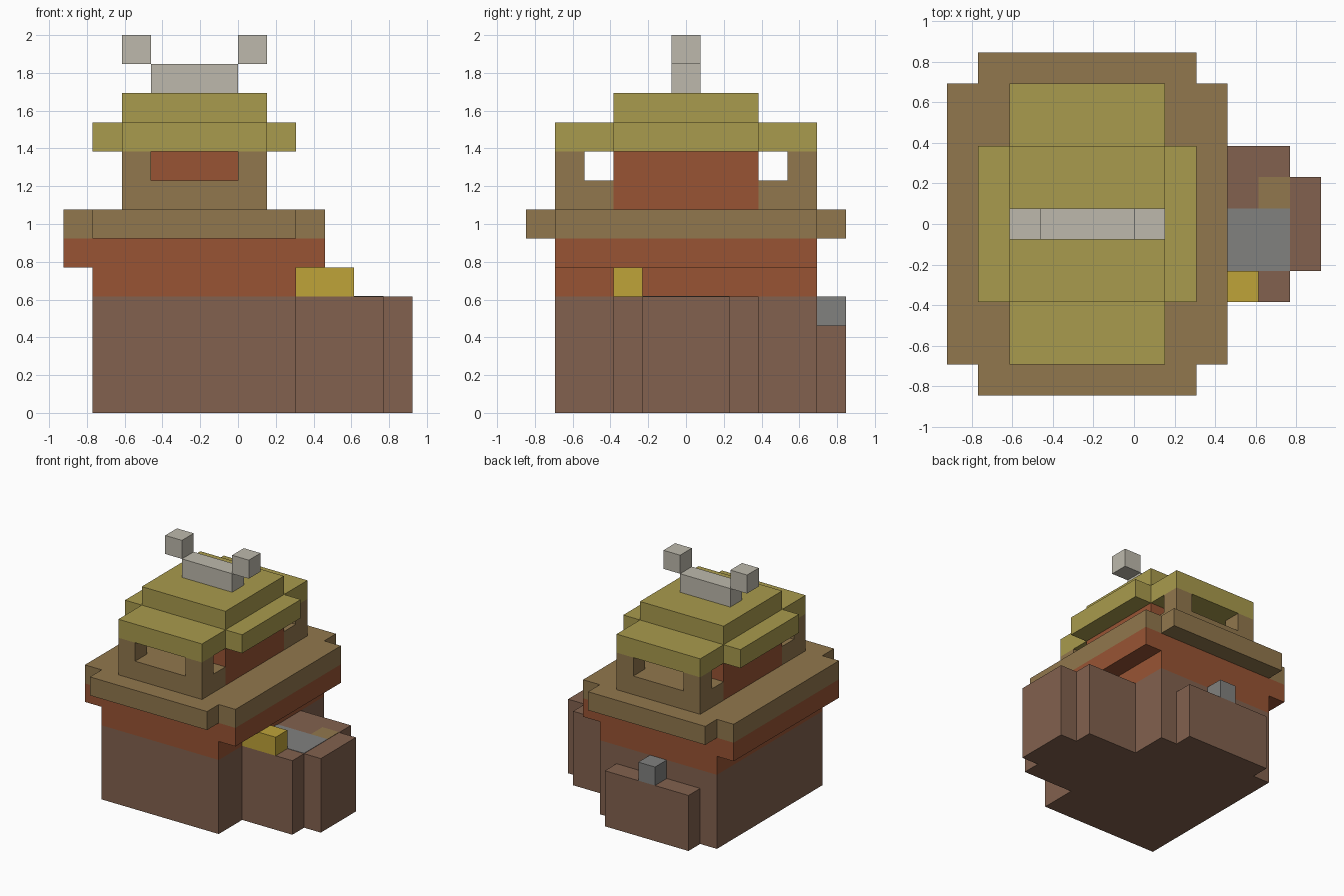
import bpy
import bmesh

U = 2 / 13      # one building block
CX = -1.5       # house centre line, in blocks

cube = bpy.data.objects.get("Cube")
if cube:
    bpy.data.objects.remove(cube, do_unlink=True)


def material(name, *rgb):
    lin = [((c / 255 + 0.055) / 1.055) ** 2.4 for c in rgb] + [1]
    m = bpy.data.materials.new(name)
    m.use_nodes = True
    m.diffuse_color = lin
    m.node_tree.nodes["Principled BSDF"].inputs["Base Color"].default_value = lin
    return m


BROWN = material("brown_earth", 130, 97, 78)
RUST = material("rust_wall", 152, 84, 52)
TAN = material("tan_wood", 145, 119, 77)
OLIVE = material("olive_roof", 169, 155, 77)
GOLD = material("gold", 191, 163, 57)
GREY = material("grey_stone", 129, 129, 127)
PALE = material("pale_stone", 189, 185, 172)


def prism(name, mat, outline, z0, z1):
    """Extrude a flat outline (in blocks) from z0 up to z1."""
    bm = bmesh.new()
    face = bm.faces.new([bm.verts.new((x * U, y * U, z0 * U)) for x, y in outline])
    top = bmesh.ops.extrude_face_region(bm, geom=[face])["geom"]
    verts = [v for v in top if isinstance(v, bmesh.types.BMVert)]
    bmesh.ops.translate(bm, verts=verts, vec=(0, 0, (z1 - z0) * U))
    bmesh.ops.recalc_face_normals(bm, faces=bm.faces)
    mesh = bpy.data.meshes.new(name)
    bm.to_mesh(mesh)
    bm.free()
    mesh.materials.append(mat)
    obj = bpy.data.objects.new(name, mesh)
    bpy.context.collection.objects.link(obj)
    return obj


def box(name, mat, x0, x1, y0, y1, z0, z1):
    return prism(name, mat, [(x0, y0), (x1, y0), (x1, y1), (x0, y1)], z0, z1)


def centred(name, mat, hx, hy, z0, z1):
    return box(name, mat, CX - hx, CX + hx, -hy, hy, z0, z1)


def cross(name, mat, wide, narrow, deep, shallow, z0, z1):
    """Plus-shaped slab: wide x shallow joined with narrow x deep."""
    quarter = [(wide, shallow), (narrow, shallow), (narrow, deep)]
    outline = []
    for sx, sy in ((1, 1), (-1, 1), (-1, -1), (1, -1)):
        pts = quarter if sx == sy else quarter[::-1]
        outline += [(CX + sx * x, sy * y) for x, y in pts]
    return prism(name, mat, outline, z0, z1)


# Foundation and rust walls
centred("foundation", BROWN, 3.5, 4.5, 0, 4)
centred("lower_wall", RUST, 3.5, 4.5, 4, 5)
centred("overhanging_wall", RUST, 4.5, 4.5, 5, 6)
cross("ledge", TAN, 4.5, 3.5, 5.5, 4.5, 6, 7)

# Back step with a stone on it
box("back_step", BROWN, CX - 2.5, CX + 2.5, 4.5, 5.5, 0, 3)
box("back_stone", GREY, CX - 0.5, CX + 0.5, 4.5, 5.5, 3, 4)

# Side porch with stepped end, gold block and inlaid paving
prism("side_porch", BROWN,
      [(2, -2.5), (5, -2.5), (5, -1.5), (6, -1.5), (6, 1.5), (5, 1.5), (5, 2.5), (2, 2.5)], 0, 4)
box("gold_block", GOLD, 2, 4, -2.5, -1.5, 4, 5)
box("porch_paving", GREY, 2, 5, -1.5, 0.5, 4, 4.02)
box("porch_plank", TAN, 4, 5, 0.5, 1.5, 4, 4.02)

# Upper storey: rust core with an open gallery at each end
centred("upper_core", RUST, 2.5, 2.5, 7, 9)
for side, s in (("front", -1), ("back", 1)):
    y_in, y_post, y_out = 2.5 * s, 3.5 * s, 4.5 * s
    box(side + "_gallery_base", TAN, CX - 2.5, CX + 2.5,
        min(y_in, y_out), max(y_in, y_out), 7, 8)
    for hand, h in (("left", 1), ("right", -1)):
        xs = sorted((CX + 1.5 * h, CX + 2.5 * h))
        box(f"{side}_{hand}_post", TAN, *xs, min(y_post, y_out), max(y_post, y_out), 8, 9)

# Stepped roof
cross("roof_eaves", OLIVE, 3.5, 2.5, 4.5, 2.5, 9, 10)
centred("roof_top", OLIVE, 2.5, 2.5, 10, 11)

# Horned ridge ornament
centred("ridge", PALE, 1.5, 0.5, 11, 12)
for hand, h in (("left", 2), ("right", -2)):
    box(hand + "_horn", PALE, CX + h - 0.5, CX + h + 0.5, -0.5, 0.5, 12, 13)
